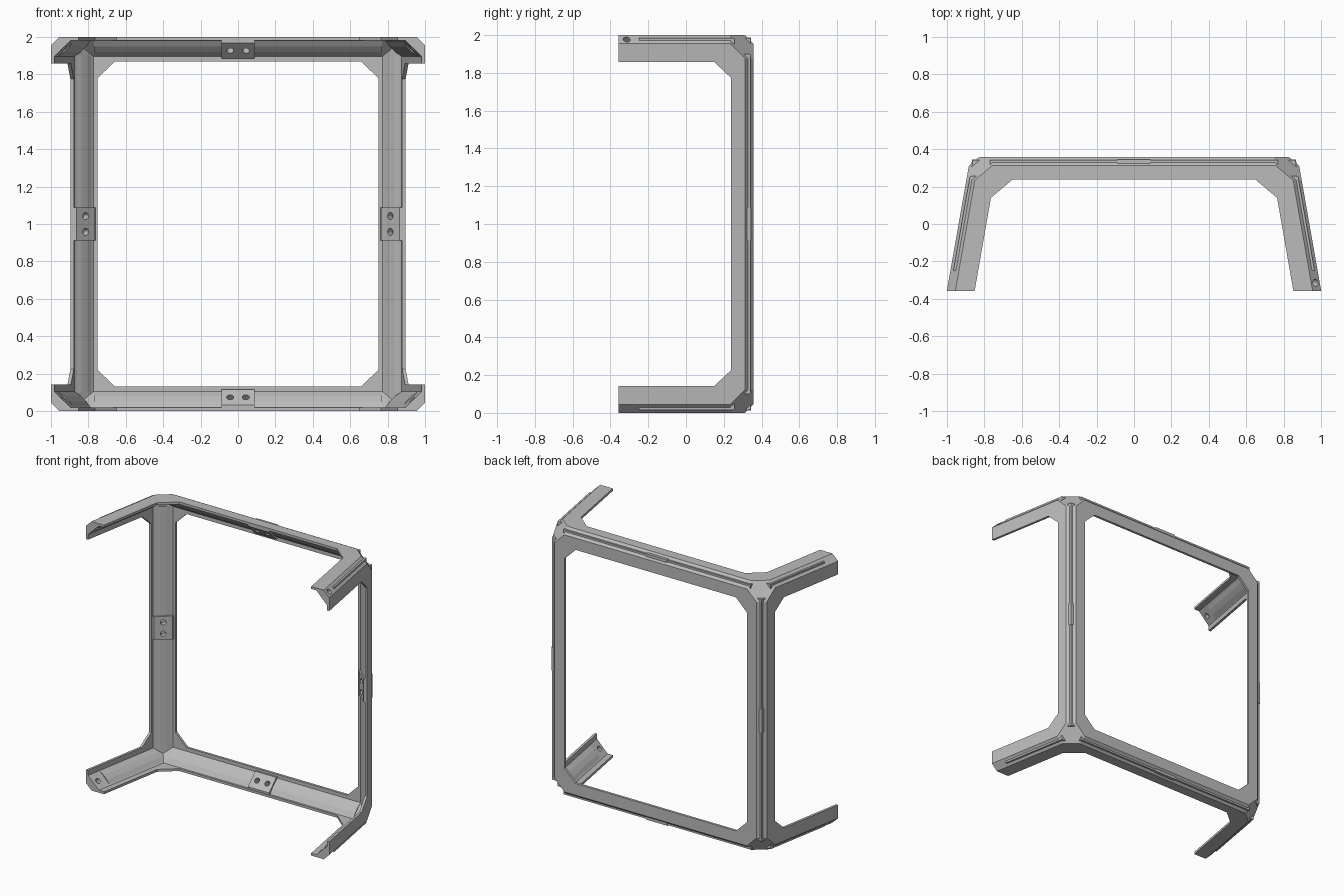
import bpy, bmesh
from itertools import product
from mathutils import Vector as V

cube = bpy.data.objects.get("Cube")
if cube:
    bpy.data.objects.remove(cube, do_unlink=True)

grey = bpy.data.materials.new("plain grey")
grey.use_nodes = True
grey.diffuse_color = (0.5, 0.5, 0.5, 1)
grey.node_tree.nodes["Principled BSDF"].inputs["Base Color"].default_value = (0.5, 0.5, 0.5, 1)


def finish(name, bm):
    bmesh.ops.recalc_face_normals(bm, faces=bm.faces[:])
    mesh = bpy.data.meshes.new(name)
    bm.to_mesh(mesh)
    bm.free()
    mesh.materials.append(grey)
    obj = bpy.data.objects.new(name, mesh)
    bpy.context.collection.objects.link(obj)
    return obj


def convex(name, planes):
    """Block trimmed by planes given as (normal, offset)."""
    bm = bmesh.new()
    bmesh.ops.create_cube(bm, size=5)
    for n, d in planes:
        cut = bmesh.ops.bisect_plane(bm, geom=bm.verts[:] + bm.edges[:] + bm.faces[:],
                                     plane_co=n * d / n.length_squared,
                                     plane_no=n.normalized(), clear_outer=True)
        edges = [e for e in cut["geom_cut"] if isinstance(e, bmesh.types.BMEdge)]
        if edges:
            bmesh.ops.edgeloop_fill(bm, edges=edges)
    return finish(name, bm)


def prism(name, start, along, da, db, section):
    """Sweep a section, measured along da and db, from start by along."""
    bm = bmesh.new()
    face = bm.faces.new([bm.verts.new(start + da * a + db * b) for a, b in section])
    ext = bmesh.ops.extrude_face_region(bm, geom=[face], use_keep_orig=True)
    bmesh.ops.translate(bm, vec=along,
                        verts=[v for v in ext["geom"] if isinstance(v, bmesh.types.BMVert)])
    return finish(name, bm)


def subtract(obj, cutter):
    mod = obj.modifiers.new("cut", "BOOLEAN")
    mod.operation = "DIFFERENCE"
    mod.solver = "EXACT"
    mod.object = cutter
    bpy.context.view_layer.objects.active = obj
    bpy.ops.object.modifier_apply(modifier=mod.name)


X, Y, Z = V((1, 0, 0)), V((0, 1, 0)), V((0, 0, 1))
SLOPE = 0.176                       # outward splay of the sides
BACK, EDGE = 0.357, 0.875           # back plane and side position at the back

# Outer walls as planes
back = (Y, BACK)
sides = []
for s in (-1, 1):
    n = V((s, SLOPE, 0))
    sides.append((n.normalized(), (EDGE + SLOPE * BACK) / n.length))
caps = [(Z, 2.0), (-Z, 0.0)]
walls = [back] + sides + caps
pairs = [(back, w) for w in sides + caps] + list(product(sides, caps))
trios = [(back, a, b) for a, b in product(sides, caps)]


def chamfers(groups, size):
    return [(sum((n for n, d in g), V((0, 0, 0))), sum(d for n, d in g) - size)
            for g in groups]


# Chamfered shell: outer block minus cavity
frame = convex("frame_shell", walls + [(-Y, BACK)] + chamfers(pairs, 0.045)
               + chamfers(trios, 0.168))
cutters = [convex("cavity_cutter", [(n, d - 0.018) for n, d in walls]
                  + chamfers(pairs, 0.123))]

# Openings in the caps, sides and back
half = [(0.65, 0.237), (0.765, 0.14), (0.863, -0.42)]
cutters.append(prism("cap_cutter", -Z, Z * 4, X, Y,
                     half + [(-x, y) for x, y in reversed(half)]))
half = [(0.237, 0.775), (0.15, 0.857), (-0.5, 0.857)]
cutters.append(prism("side_cutter", Z - X * 2, X * 4, Y, Z,
                     half + [(y, -z) for y, z in reversed(half)]))
half = [(-0.75, 0.78), (-0.66, 0.868)]
half += [(-x, z) for x, z in reversed(half)]
cutters.append(prism("back_cutter", Z + Y * 0.2, Y, X, Z,
                     half + [(x, -z) for x, z in reversed(half)]))
for c in cutters:
    subtract(frame, c)
    bpy.data.objects.remove(c, do_unlink=True)

# Stiffening ribs, mounting pads and screw holes along every member
RIB = [(0.016, 0.016), (0.105, 0.016), (0.08, 0.052), (0.052, 0.08), (0.016, 0.105)]
PAD = [(0.012, 0.012), (0.115, 0.012), (0.115, 0.032), (0.032, 0.115), (0.012, 0.115)]
parts = [frame]
holes = bmesh.new()


def hole(point, da, db, depth=0.055):
    d = (da + db).normalized()
    mat = d.to_track_quat("Z", "Y").to_matrix().to_4x4()
    mat.translation = point + d * (depth + 0.17) / 2
    bmesh.ops.create_cone(holes, cap_ends=True, segments=16, radius1=0.019,
                          radius2=0.019, depth=0.17 - depth, matrix=mat)


def member(name, mid, axis, reach, da, db):
    parts.append(prism(name + "_rib", mid - axis * reach, axis * reach * 2, da, db, RIB))
    parts.append(prism(name + "_pad", mid - axis * 0.087, axis * 0.174, da, db, PAD))
    for t in (-0.042, 0.042):
        hole(mid + axis * t, da, db)


for s in (-1, 1):
    side = "left" if s > 0 else "right"
    member(side + "_post", V((s * EDGE, BACK, 1)), Z, 0.9, X * -s,
           V((s * SLOPE, -1, 0)).normalized())
    member("top_beam" if s > 0 else "bottom_beam", V((0, BACK, 1 + s)), X, 0.77,
           Z * -s, -Y)
    for q in (-1, 1):
        level = "top" if q > 0 else "bottom"
        corner = V((s * EDGE, BACK, 1 + q))
        run = V((s * SLOPE, -1, 0)) * BACK * 2
        parts.append(prism(f"{level}_{side}_arm_rib", corner + run * 0.14, run * 0.71,
                           X * -s, Z * -q, RIB))
        hole(corner + run * 0.94, X * -s, Z * -q, -0.05 if s == q == 1 else 0.055)

cutter = finish("screw_hole_cutter", holes)
for p in parts:
    subtract(p, cutter)
bpy.data.objects.remove(cutter, do_unlink=True)
